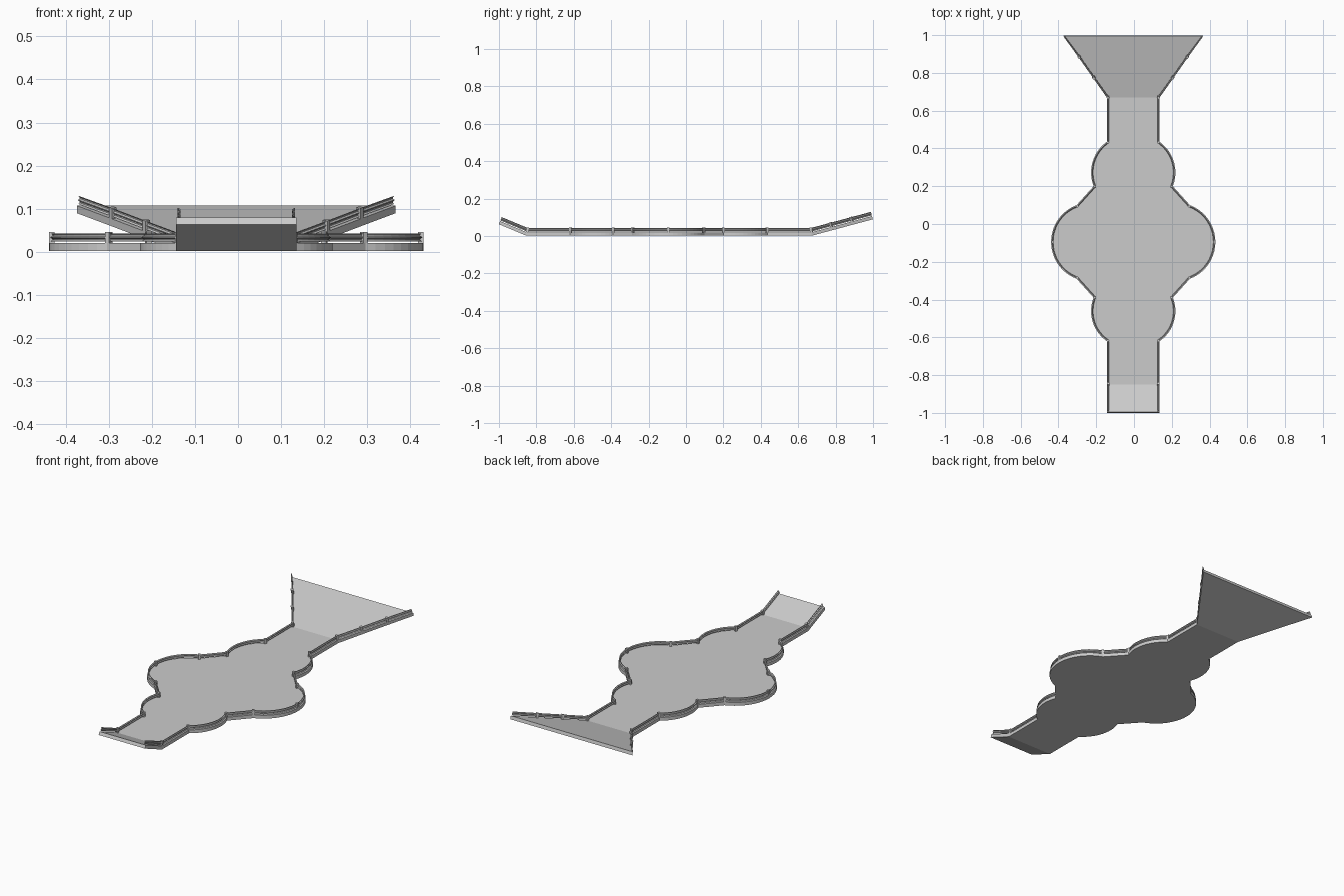
import bpy, bmesh, math
from mathutils import Vector

if "Cube" in bpy.data.objects:
    bpy.data.objects.remove(bpy.data.objects["Cube"])

TOP, THICK, SHIFT = 0.02, 0.018, -0.004
FRONT = (-0.85, math.radians(22.6))   # hinge y, ramp angle
BACK = (0.67, math.radians(15.0))


def fold(x, s, h):
    """Map flat deck coordinates (h above deck) onto the deck with its two raised ramps."""
    for (hinge, a), sg in ((FRONT, -1), (BACK, 1)):
        d = (s - hinge) * sg
        if abs(d) < 0.012:                      # mitre at the hinge
            t, h2 = a / 2, h / math.cos(a / 2)
        elif d > 0:
            t, h2 = a, h
        else:
            continue
        return Vector((x + SHIFT, hinge + sg * (d * math.cos(t) - h2 * math.sin(t)),
                       TOP + d * math.sin(t) + h2 * math.cos(t)))
    return Vector((x + SHIFT, s, TOP + h))


def arc(p, q, sag, n):
    """Points after p up to q, bulging outward (+x side)."""
    p, q = Vector(p), Vector(q)
    c = (q - p) / 2
    r = (c.length ** 2 + sag ** 2) / (2 * sag)
    out = Vector((c.y, -c.x)).normalized()
    centre = (p + q) / 2 + out * (sag - r)
    half = math.asin(c.length / r)
    along = c.normalized()
    return [centre + r * (along * math.sin(a) + out * math.cos(a))
            for a in (-half + 2 * half * i / n for i in range(1, n + 1))]


def make(name, verts, faces):
    me = bpy.data.meshes.new(name)
    bm = bmesh.new()
    vs = [bm.verts.new(v) for v in verts]
    for f in faces:
        bm.faces.new([vs[i] for i in f])
    bmesh.ops.recalc_face_normals(bm, faces=bm.faces)
    bm.to_mesh(me)
    bm.free()
    ob = bpy.data.objects.new(name, me)
    bpy.context.collection.objects.link(ob)
    return ob


# Half outline of the deck, front to back, with post positions
path, posts = [], []


def line(*pts, post=True):
    for p in pts:
        path.append(Vector(p))
        if post:
            posts.append(len(path) - 1)


def bulge(q, sag, n, mid=False):
    start = len(path) - 1
    path.extend(arc(path[-1], q, sag, n))
    posts.append(len(path) - 1)
    if mid:
        posts.append(start + n // 2)


line((0.14, -1.006), post=False)
line((0.14, -0.85), (0.14, -0.62))
bulge((0.21, -0.39), 0.042, 12)
line((0.30, -0.29))
bulge((0.30, 0.10), 0.135, 20, mid=True)
line((0.21, 0.20))
bulge((0.14, 0.435), 0.042, 12)
line((0.14, 0.67), (0.2145, 0.779), (0.292, 0.893))
line((0.37, 1.006), post=False)
N = len(path)


def frame(i):
    """Inward mitre vector and tangent of the outline at point i."""
    a = (path[i] - path[max(i - 1, 0)]).normalized()
    b = (path[min(i + 1, N - 1)] - path[i]).normalized()
    t = (a + b).normalized()
    ref = b if b.length else a
    return Vector((-t.y, t.x)) / max(t.dot(ref), 0.6), t


# Deck slab with ramps
verts, faces = [], []
for p in path:
    verts += [fold(-p.x, p.y, 0), fold(p.x, p.y, 0), fold(p.x, p.y, -THICK), fold(-p.x, p.y, -THICK)]
for i in range(N - 1):
    for k in range(4):
        j = (k + 1) % 4
        faces.append((4 * i + k, 4 * i + j, 4 * i + 4 + j, 4 * i + 4 + k))
faces += [(0, 1, 2, 3), tuple(4 * N - 4 + k for k in range(4))]
make("deck", verts, faces)

# Corrugated guard rail section: (inset, height)
inner = [(0.007, 0.004), (0.011, 0.007), (0.011, 0.010), (0.007, 0.0125),
         (0.007, 0.0145), (0.011, 0.017), (0.011, 0.020), (0.007, 0.023)]
section = inner + [(d - 0.003, h) for d, h in reversed(inner)]
M = len(section)

for side, label in ((-1, "left"), (1, "right")):
    # Guard rail
    verts, faces = [], []
    for i, p in enumerate(path):
        nrm, _ = frame(i)
        for d, h in section:
            q = p + nrm * d
            s = p.y if i in (0, N - 1) else q.y
            verts.append(fold(side * q.x, s, h))
    for i in range(N - 1):
        for k in range(M):
            j = (k + 1) % M
            faces.append((M * i + k, M * i + j, M * i + M + j, M * i + M + k))
    h = len(inner)
    for base in (0, M * (N - 1)):
        faces += [(base + k, base + k + 1, base + M - 2 - k, base + M - 1 - k) for k in range(h - 1)]
    make(label + "_guard_rail", verts, faces)

    # Posts
    verts, faces = [], []
    for i in posts:
        _, t = frame(i)
        nrm = Vector((-t.y, t.x))
        b = len(verts)
        for hh in (-0.001, 0.0255):
            for u, d in ((-0.006, 0.0), (0.006, 0.0), (0.006, 0.013), (-0.006, 0.013)):
                q = path[i] + t * u + nrm * d
                verts.append(fold(side * q.x, q.y, hh))
        faces += [(b, b + 1, b + 2, b + 3), (b + 4, b + 5, b + 6, b + 7)]
        faces += [(b + k, b + (k + 1) % 4, b + 4 + (k + 1) % 4, b + 4 + k) for k in range(4)]
    make(label + "_rail_posts", verts, faces)
